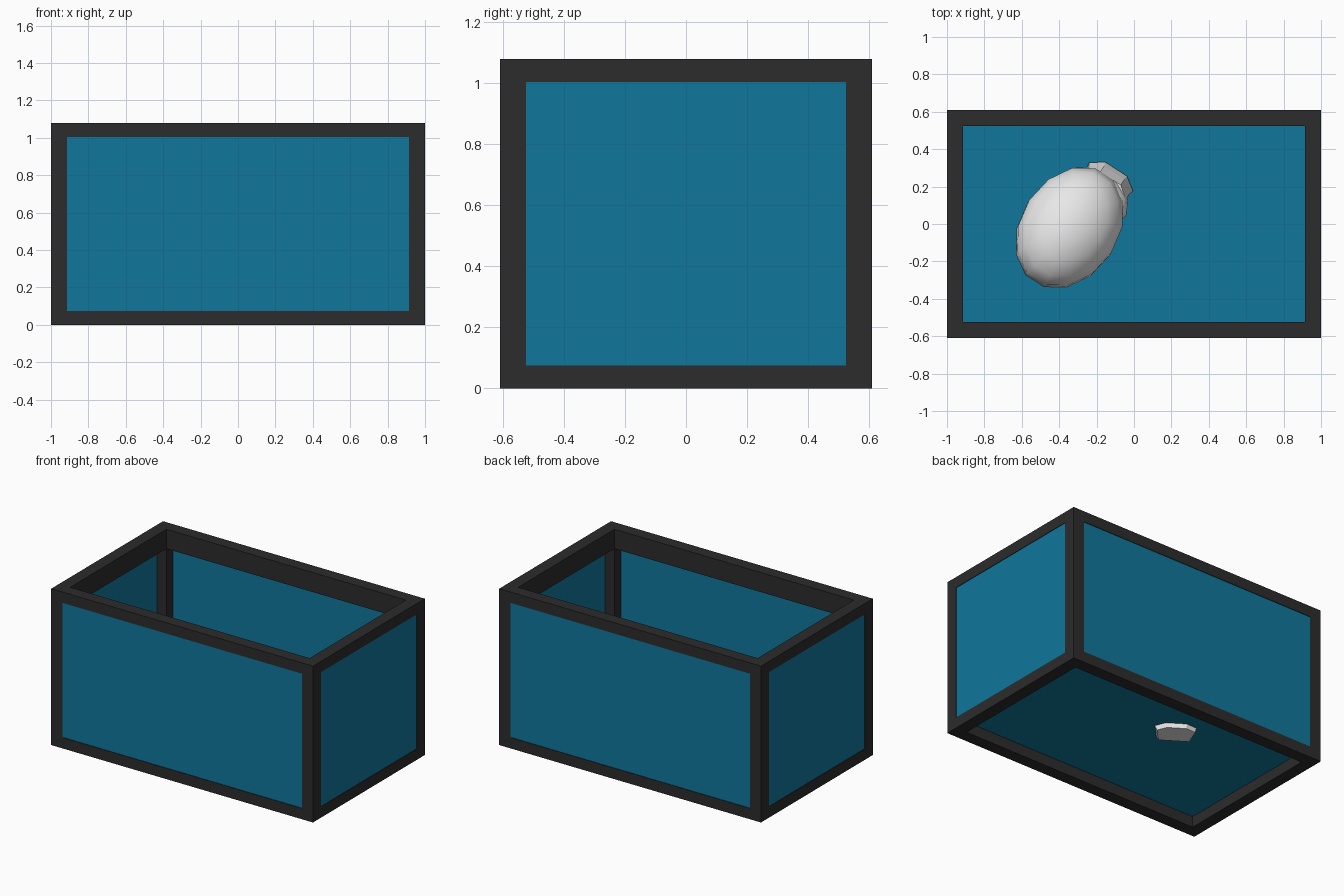
import bpy, bmesh, math
from mathutils import Matrix, Vector

if "Cube" in bpy.data.objects:
    bpy.data.objects.remove(bpy.data.objects["Cube"])


def material(name, rgb):
    m = bpy.data.materials.new(name)
    m.diffuse_color = (*rgb, 1)
    m.use_nodes = True
    m.node_tree.nodes["Principled BSDF"].inputs["Base Color"].default_value = m.diffuse_color
    return m


BLACK = material("frame_black", (0.025, 0.025, 0.025))
TEAL = material("glass_teal", (0.005, 0.185, 0.33))
BONE = material("bone_grey", (0.8, 0.8, 0.8))

X, Y, H, W, T = 1.0, 0.61, 1.08, 0.085, 0.075   # half sizes, height, bar sizes


def add_object(name, bm, mat):
    bmesh.ops.recalc_face_normals(bm, faces=bm.faces)
    me = bpy.data.meshes.new(name)
    bm.to_mesh(me)
    bm.free()
    ob = bpy.data.objects.new(name, me)
    bpy.context.collection.objects.link(ob)
    me.materials.append(mat)
    return ob


def box(name, lo, hi, mat):
    bm = bmesh.new()
    lo, hi = Vector(lo), Vector(hi)
    bmesh.ops.create_cube(bm, size=1, matrix=Matrix.Translation((lo + hi) / 2)
                          @ Matrix.Diagonal((*(hi - lo), 1)))
    return add_object(name, bm, mat)


def ring(name, z0, z1, inset):
    # rectangular open ring, from the inset outline to the inner opening
    bm = bmesh.new()
    loops = []
    for d, z in ((inset, z0), (inset, z1), (W, z1), (W, z0)):
        a, b = X - d, Y - d
        loops.append([bm.verts.new((sx * a, sy * b, z))
                      for sx, sy in ((-1, -1), (1, -1), (1, 1), (-1, 1))])
    for i in range(4):
        p, q = loops[i], loops[(i + 1) % 4]
        for k in range(4):
            bm.faces.new((p[k], p[(k + 1) % 4], q[(k + 1) % 4], q[k]))
    return add_object(name, bm, BLACK)


# Frame: top and bottom rings, deeper inner lip, corner posts
ring("top_frame", H - T, H, 0)
ring("top_inner_lip", H - 0.135, H - T, 0.02)
ring("bottom_frame", 0, T, 0)
for sx in (-1, 1):
    for sy in (-1, 1):
        a, b = sorted((sx * X, sx * (X - W))), sorted((sy * Y, sy * (Y - W)))
        box("corner_post", (a[0], b[0], T), (a[1], b[1], H - T), BLACK)

# Teal panels, almost flush with the frame, and the floor
px, py, r, t = X - W, Y - W + 0.01, 0.004, 0.012
for s in (-1, 1):
    b = sorted((s * (Y - r), s * (Y - t)))
    box("long_panel", (-px, b[0], T), (px, b[1], H - T), TEAL)
    a = sorted((s * (X - r), s * (X - t)))
    box("short_panel", (a[0], -py, T), (a[1], py, H - T), TEAL)
box("floor_panel", (-X + t, -Y + t, 0.08), (X - t, Y - t, 0.09), TEAL)

# Skull, lying with its face towards the back right and its jaw through the floor
yaw = Matrix.Rotation(math.radians(57), 4, 'Z')


def blob(name, loc, radii, seg, rings, pitch=0, mat=BONE, rot=yaw):
    bm = bmesh.new()
    m = (Matrix.Translation(loc) @ rot @ Matrix.Rotation(math.radians(pitch), 4, 'Y')
         @ Matrix.Diagonal((*radii, 1)))
    bmesh.ops.create_uvsphere(bm, u_segments=seg, v_segments=rings, radius=1, matrix=m)
    ob = add_object(name, bm, mat)
    ob.data.shade_smooth()
    return ob


blob("cranium", (-0.345, -0.02, 0.31), (0.355, 0.265, 0.215), 14, 9, 12)
blob("brow", (-0.21, 0.15, 0.25), (0.14, 0.2, 0.1), 10, 6, 15)


def loft(name, sections):
    # face and jaw: rectangular sections (centre x, y, z, half length, half width)
    bm = bmesh.new()
    loops = []
    for x, y, z, l, w in sections:
        loops.append([bm.verts.new(Vector((x, y, z)) + yaw.to_3x3() @ Vector((u * l, v * w, 0)))
                      for u, v in ((-1, -0.8), (0.5, -1), (1, -0.5), (1, 0.5), (0.5, 1), (-1, 0.8))])
    for p, q in zip(loops, loops[1:]):
        for k in range(6):
            bm.faces.new((p[k], p[(k + 1) % 6], q[(k + 1) % 6], q[k]))
    bm.faces.new(loops[0])
    bm.faces.new(loops[-1])
    return add_object(name, bm, BONE)


loft("face_and_jaw", [(-0.15, 0.22, 0.05, 0.08, 0.12), (-0.15, 0.21, 0.11, 0.1, 0.14),
                      (-0.16, 0.19, 0.18, 0.1, 0.13), (-0.18, 0.16, 0.27, 0.1, 0.13)])

# Dark eye sockets
for loc in ((-0.335, 0.275, 0.25), (-0.145, 0.195, 0.275)):
    blob("eye_socket", loc, (0.022, 0.022, 0.022), 8, 6, 0, BLACK)
